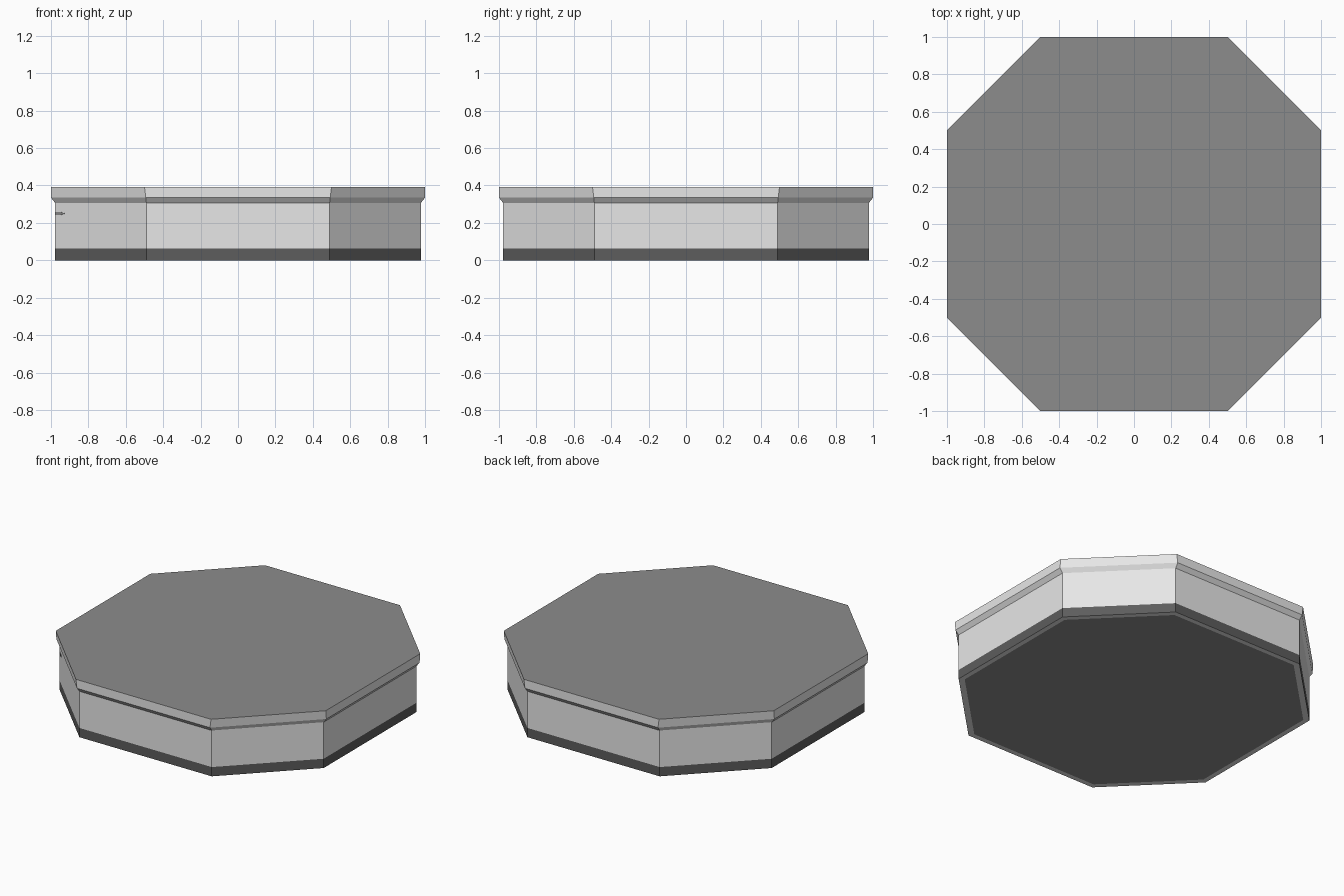
import bpy, bmesh

if "Cube" in bpy.data.objects:
    bpy.data.objects.remove(bpy.data.objects["Cube"])


def material(name, value):
    m = bpy.data.materials.new(name)
    m.diffuse_color = (value, value, value, 1.0)
    m.use_nodes = True
    m.node_tree.nodes["Principled BSDF"].inputs["Base Color"].default_value = m.diffuse_color
    return m


LIGHT = material("light grey", 0.8)
MID = material("mid grey", 0.265)
DARK = material("dark grey", 0.11)


def octagon(h, c, z):
    """Eight corners, counter-clockwise: flat sides at h, corners at c."""
    return [(h, -c, z), (h, c, z), (c, h, z), (-c, h, z),
            (-h, c, z), (-h, -c, z), (-c, -h, z), (c, -h, z)]


def finish(name, bm, mats):
    bmesh.ops.recalc_face_normals(bm, faces=bm.faces)
    mesh = bpy.data.meshes.new(name)
    bm.to_mesh(mesh)
    bm.free()
    for m in mats:
        mesh.materials.append(m)
    ob = bpy.data.objects.new(name, mesh)
    bpy.context.collection.objects.link(ob)
    return ob


# Platform: octagonal rings from the underside panel up to the lip
profile = [(0.945, 0.472, 0.0), (0.978, 0.49, 0.0), (0.978, 0.49, 0.062),
           (0.978, 0.49, 0.307), (1.0, 0.493, 0.335), (1.0, 0.5, 0.393)]
bands = [0, 2, 0, 0, 0]  # underside rim, dark base band, wall, flare, lip
bm = bmesh.new()
rings = [[bm.verts.new(p) for p in octagon(*r)] for r in profile]
for lower, upper, mat in zip(rings, rings[1:], bands):
    for i in range(8):
        j = (i + 1) % 8
        bm.faces.new((lower[i], lower[j], upper[j], upper[i])).material_index = mat
# Underside panel and top surface
bm.faces.new(rings[0][::-1]).material_index = 1
bm.faces.new(rings[-1]).material_index = 1
finish("octagonal_platform", bm, [LIGHT, MID, DARK])

# Small pointed dark mark on the front left diagonal wall
bm = bmesh.new()
outline = [(0.002, 0.243), (0.045, 0.243), (0.075, 0.250), (0.045, 0.259), (0.002, 0.259)]
s = 0.5 ** 0.5
front = [bm.verts.new((-0.978 + (t - 0.002) * s, -0.49 - (t + 0.002) * s, z))
         for t, z in outline]
face = bm.faces.new(front)
back = bmesh.ops.extrude_face_region(bm, geom=[face])
moved = [v for v in back["geom"] if isinstance(v, bmesh.types.BMVert)]
bmesh.ops.translate(bm, verts=moved, vec=(0.002, 0.002, 0))
finish("wall_mark", bm, [MID])
